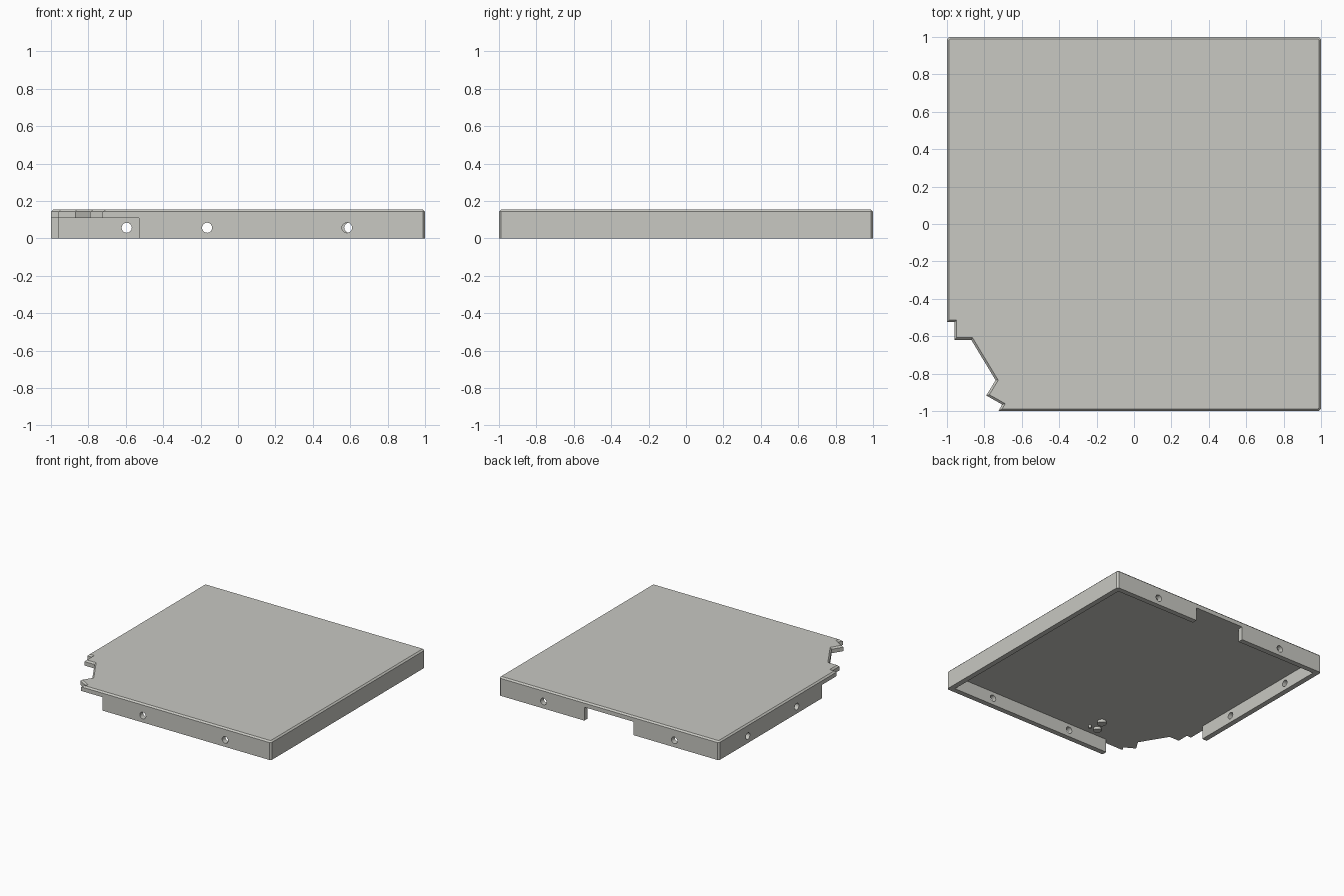
import bpy, bmesh, math
from mathutils import Vector

if "Cube" in bpy.data.objects:
    bpy.data.objects.remove(bpy.data.objects["Cube"])

HEIGHT = 0.155      # overall height
UNDER = 0.11        # underside of the top sheet
WALL = 0.043        # rim thickness
CH = 0.012          # chamfer size

grey = bpy.data.materials.new("warm light grey")
grey.diffuse_color = (0.58, 0.58, 0.54, 1)
grey.use_nodes = True
grey.node_tree.nodes["Principled BSDF"].inputs["Base Color"].default_value = grey.diffuse_color


def add_mesh(name, bm):
    bmesh.ops.recalc_face_normals(bm, faces=bm.faces[:])
    mesh = bpy.data.meshes.new(name)
    bm.to_mesh(mesh)
    bm.free()
    obj = bpy.data.objects.new(name, mesh)
    bpy.context.collection.objects.link(obj)
    return obj


def box(name, lo, hi):
    bm = bmesh.new()
    bmesh.ops.create_cube(bm, size=1)
    lo, hi = Vector(lo), Vector(hi)
    for v in bm.verts:
        v.co = (lo + hi) / 2 + v.co * (hi - lo)
    return add_mesh(name, bm)


def cylinder(name, loc, radius, depth, rot=(0, 0, 0)):
    bpy.ops.mesh.primitive_cylinder_add(vertices=24, radius=radius, depth=depth,
                                        location=loc, rotation=rot)
    obj = bpy.context.object
    obj.name = name
    return obj


def cut(target, cutter):
    mod = target.modifiers.new("cut", 'BOOLEAN')
    mod.operation = 'DIFFERENCE'
    mod.solver = 'EXACT'
    mod.object = cutter
    bpy.context.view_layer.update()
    bpy.context.view_layer.objects.active = target
    bpy.ops.object.modifier_apply(modifier=mod.name)
    bpy.data.objects.remove(cutter)


# Solid panel: square outline with chamfered corners and a broken front left corner
outline = [(-1, 1 - CH), (-1 + CH, 1), (1 - CH, 1), (1, 1 - CH),
           (1, -1 + CH), (1 - CH, -1),
           (-0.725, -1), (-0.705, -0.965), (-0.79, -0.917), (-0.74, -0.835),
           (-0.87, -0.62), (-0.96, -0.62), (-0.96, -0.525), (-1, -0.525)]
bm = bmesh.new()
base = bm.faces.new([bm.verts.new((x, y, 0)) for x, y in outline])
ext = bmesh.ops.extrude_face_region(bm, geom=[base])
top = [v for v in ext["geom"] if isinstance(v, bmesh.types.BMVert)]
bmesh.ops.translate(bm, verts=top, vec=(0, 0, HEIGHT))
bmesh.ops.recalc_face_normals(bm, faces=bm.faces[:])
rim = [e for e in bm.edges if all(v.co.z > HEIGHT / 2 for v in e.verts)]
bmesh.ops.bevel(bm, geom=rim, offset=CH, offset_type='OFFSET', segments=1,
                affect='EDGES', clamp_overlap=True)
panel = add_mesh("cover_panel", bm)

# Hollow underside, open corner and rear notch
inner = 1 - WALL
cut(panel, box("cavity_cutter", (-inner, -inner, -0.1), (inner, inner, UNDER)))
cut(panel, box("corner_cutter", (-1.1, -1.1, -0.1), (-0.53, -0.34, UNDER)))
cut(panel, box("notch_cutter", (-0.224, 0.9, -0.1), (0.224, 1.1, UNDER)))

# Screw holes through the front, back and left rims
holes = [(-0.165, -0.98, 0), (0.583, -0.98, 0), (-0.595, 0.98, 0),
         (0.595, 0.98, 0), (-0.98, 0.625, 1), (-0.98, -0.01, 1)]
for x, y, sideways in holes:
    rot = (0, math.pi / 2, 0) if sideways else (math.pi / 2, 0, 0)
    cut(panel, cylinder("hole_cutter", (x, y, 0.057), 0.027, 0.2, rot))

# Small pegs under the sheet near the open corner
pegs = [cylinder("underside_peg", (x, y, UNDER - 0.008), r, 0.03)
        for x, y, r in [(-0.33, -0.77, 0.034), (-0.37, -0.87, 0.03), (-0.30, -0.875, 0.012)]]

for obj in [panel] + pegs:
    obj.data.materials.clear()
    obj.data.materials.append(grey)
    for p in obj.data.polygons:
        p.material_index = 0
        p.use_smooth = False
